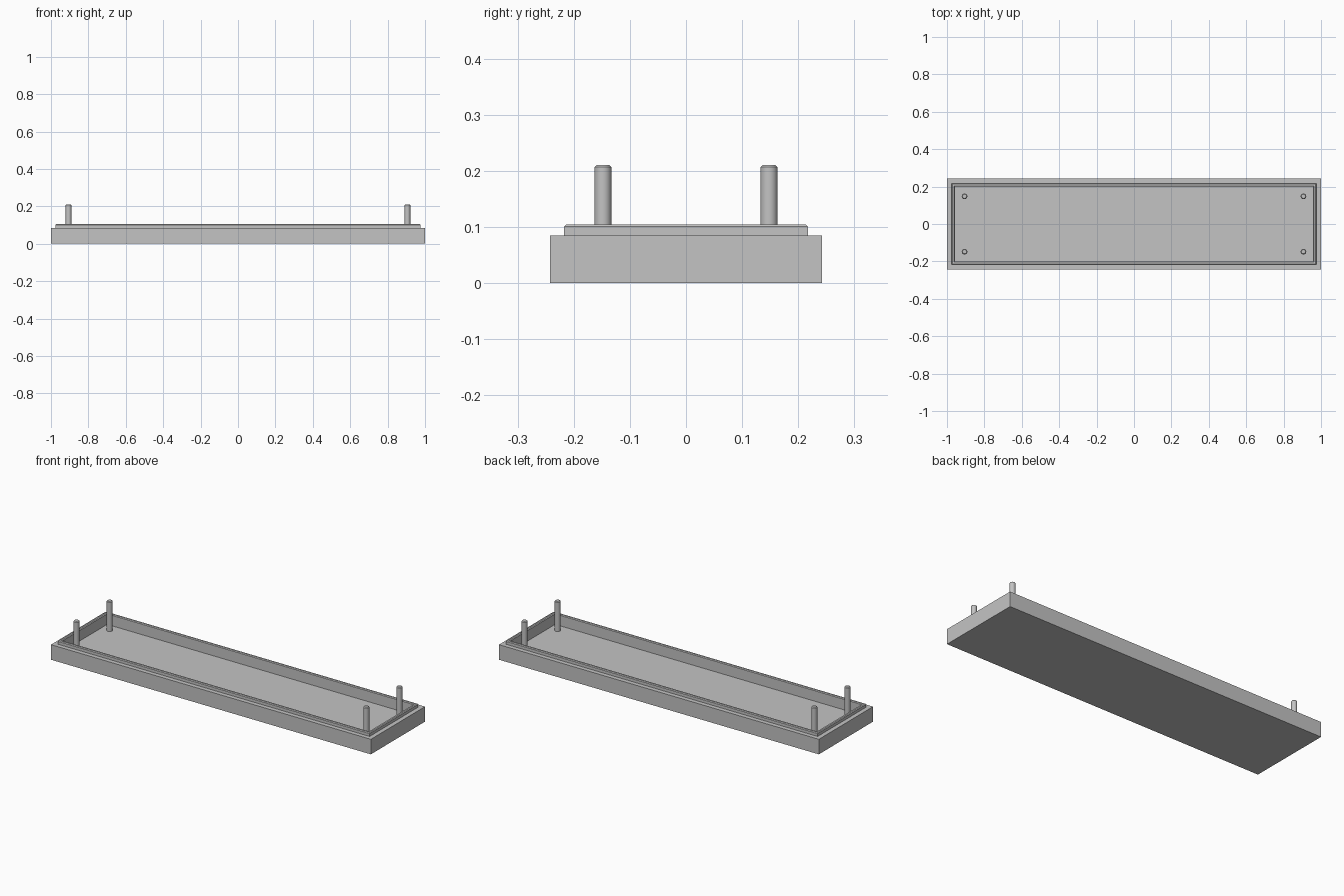
import bpy, bmesh, math

cube = bpy.data.objects.get("Cube")
if cube:
    bpy.data.objects.remove(cube, do_unlink=True)

# Single plain grey
GREY = (0.55, 0.55, 0.55, 1.0)
grey = bpy.data.materials.new("plain_grey")
grey.use_nodes = True
grey.diffuse_color = GREY
grey.node_tree.nodes["Principled BSDF"].inputs["Base Color"].default_value = GREY

HALF_X, HALF_Y = 1.0, 0.242
FLOOR_Z = 0.042
PIN_X, PIN_Y, PIN_TOP, PIN_R = 0.906, 0.148, 0.211, 0.015
CHAMFER = 0.004


def finish(bm, name):
    bmesh.ops.recalc_face_normals(bm, faces=bm.faces)
    mesh = bpy.data.meshes.new(name)
    bm.to_mesh(mesh)
    bm.free()
    mesh.materials.append(grey)
    obj = bpy.data.objects.new(name, mesh)
    bpy.context.collection.objects.link(obj)
    return obj


def tray():
    # Wall section as (inset from outer edge, height), from underside to floor
    section = [(0, 0), (0, 0.085), (0.025, 0.085), (0.025, 0.105 - CHAMFER),
               (0.025 + CHAMFER, 0.105), (0.042 - CHAMFER, 0.105),
               (0.042, 0.105 - CHAMFER), (0.042, FLOOR_Z)]
    bm = bmesh.new()
    rings = []
    for inset, z in section:
        x, y = HALF_X - inset, HALF_Y - inset
        rings.append([bm.verts.new((sx * x, sy * y, z))
                      for sx, sy in ((-1, -1), (1, -1), (1, 1), (-1, 1))])
    for low, high in zip(rings, rings[1:]):
        for i in range(4):
            j = (i + 1) % 4
            bm.faces.new((low[i], low[j], high[j], high[i]))
    bm.faces.new(rings[0])     # underside
    bm.faces.new(rings[-1])    # floor
    return finish(bm, "tray")


def pin(name, x, y):
    # Round post with a chamfered tip, standing on the floor
    bm = bmesh.new()
    height = PIN_TOP - FLOOR_Z
    bmesh.ops.create_cone(bm, cap_ends=True, segments=32,
                          radius1=PIN_R, radius2=PIN_R, depth=height)
    tip = [e for e in bm.edges if all(v.co.z > 0 for v in e.verts)]
    bmesh.ops.bevel(bm, geom=tip, offset=CHAMFER, segments=1, affect='EDGES')
    obj = finish(bm, name)
    obj.location = (x, y, FLOOR_Z + height / 2)
    bpy.ops.object.select_all(action='DESELECT')
    obj.select_set(True)
    bpy.context.view_layer.objects.active = obj
    bpy.ops.object.shade_smooth_by_angle(angle=math.radians(30))


tray()
for side, sx in (("left", 1), ("right", -1)):
    for end, sy in (("front", -1), ("back", 1)):
        pin(f"{end}_{side}_pin", sx * PIN_X, sy * PIN_Y)
